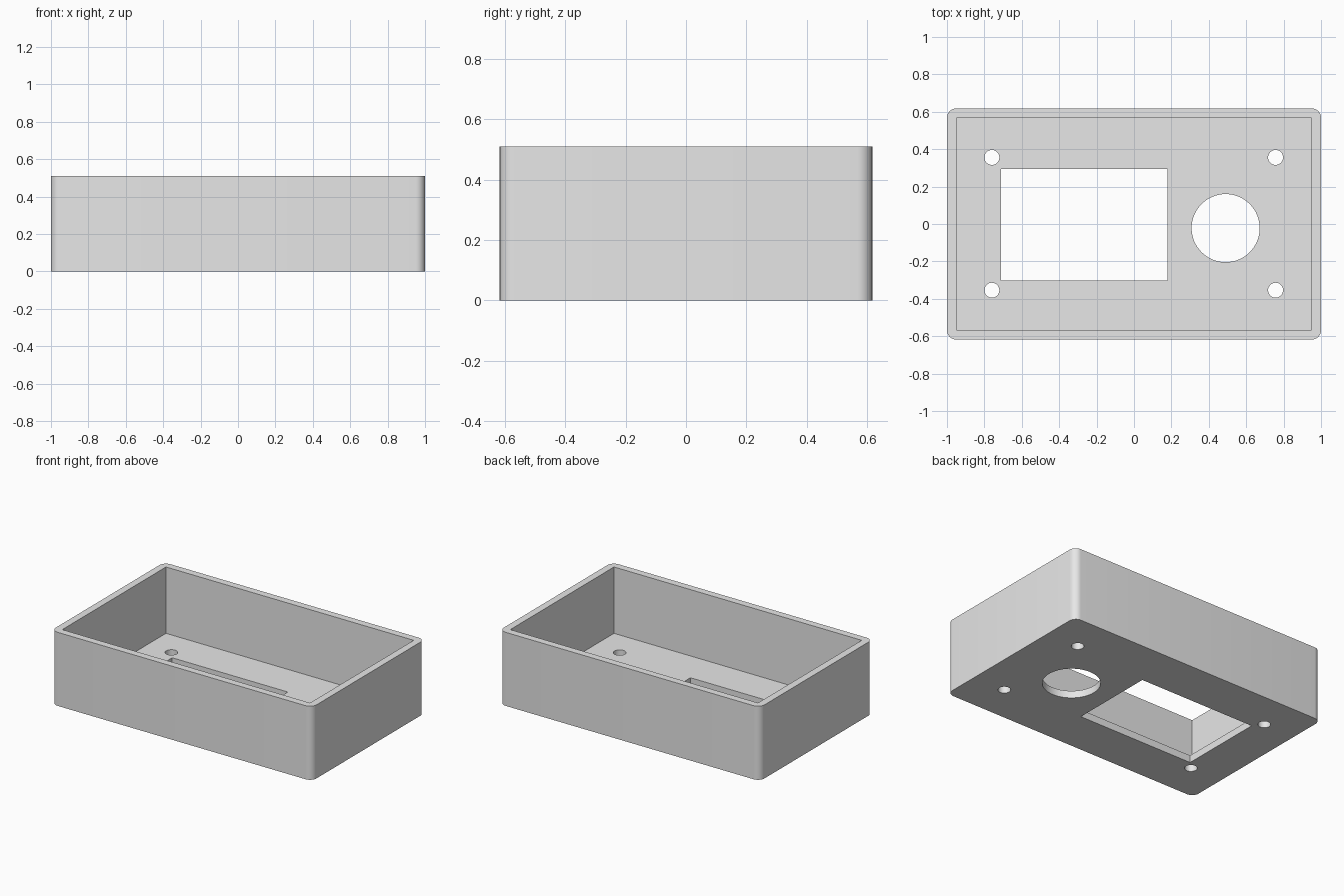
import bpy
import bmesh
from math import radians
from mathutils import Matrix

default = bpy.data.objects.get("Cube")
if default:
    bpy.data.objects.remove(default, do_unlink=True)

HEIGHT = 0.51
FLOOR = 0.05
WALL = 0.05
HALF_X, HALF_Y = 1.0, 0.618


def make_object(name, bm):
    mesh = bpy.data.meshes.new(name)
    bm.to_mesh(mesh)
    bm.free()
    obj = bpy.data.objects.new(name, mesh)
    bpy.context.collection.objects.link(obj)
    return obj


def box(name, x0, x1, y0, y1, z0, z1, radius=0):
    bm = bmesh.new()
    bmesh.ops.create_cube(bm, size=1)
    bm.transform(Matrix.Translation(((x0 + x1) / 2, (y0 + y1) / 2, (z0 + z1) / 2))
                 @ Matrix.Diagonal((x1 - x0, y1 - y0, z1 - z0, 1)))
    if radius:
        # Round the upright corners only
        upright = [e for e in bm.edges
                   if abs(e.verts[0].co.z - e.verts[1].co.z) > 0.01]
        bmesh.ops.bevel(bm, geom=upright, offset=radius, segments=8,
                        profile=0.5, affect='EDGES')
    return make_object(name, bm)


def drill(name, x, y, radius, sides):
    bm = bmesh.new()
    bmesh.ops.create_cone(bm, cap_ends=True, segments=sides, radius1=radius,
                          radius2=radius, depth=4 * FLOOR,
                          matrix=Matrix.Translation((x, y, FLOOR / 2)))
    return make_object(name, bm)


# Outer shell with rounded upright corners
case = box("open_case", -HALF_X, HALF_X, -HALF_Y, HALF_Y, 0, HEIGHT, 0.05)

# Interior cavity, display window, dial hole and screw holes
cutters = [
    box("cavity_cutter", WALL - HALF_X, HALF_X - WALL,
        WALL - HALF_Y, HALF_Y - WALL, FLOOR, HEIGHT + 0.2),
    box("window_cutter", -0.71, 0.178, -0.303, 0.293, -FLOOR, 3 * FLOOR),
    drill("dial_cutter", 0.49, -0.022, 0.182, 64),
]
for x in (-0.76, 0.757):
    for y in (-0.354, 0.356):
        cutters.append(drill("screw_cutter", x, y, 0.04, 32))

bpy.ops.object.select_all(action='DESELECT')
case.select_set(True)
bpy.context.view_layer.objects.active = case
for cutter in cutters:
    cutter.hide_render = True
    mod = case.modifiers.new("cut", 'BOOLEAN')
    mod.operation = 'DIFFERENCE'
    mod.solver = 'EXACT'
    mod.object = cutter
    bpy.ops.object.modifier_apply(modifier=mod.name)
    bpy.data.objects.remove(cutter, do_unlink=True)

# Plain grey finish
grey = bpy.data.materials.new("light_grey")
grey.use_nodes = True
colour = (0.8, 0.8, 0.8, 1)
grey.diffuse_color = colour
grey.node_tree.nodes["Principled BSDF"].inputs["Base Color"].default_value = colour
case.data.materials.clear()
case.data.materials.append(grey)

bpy.ops.object.shade_smooth_by_angle(angle=radians(30))
